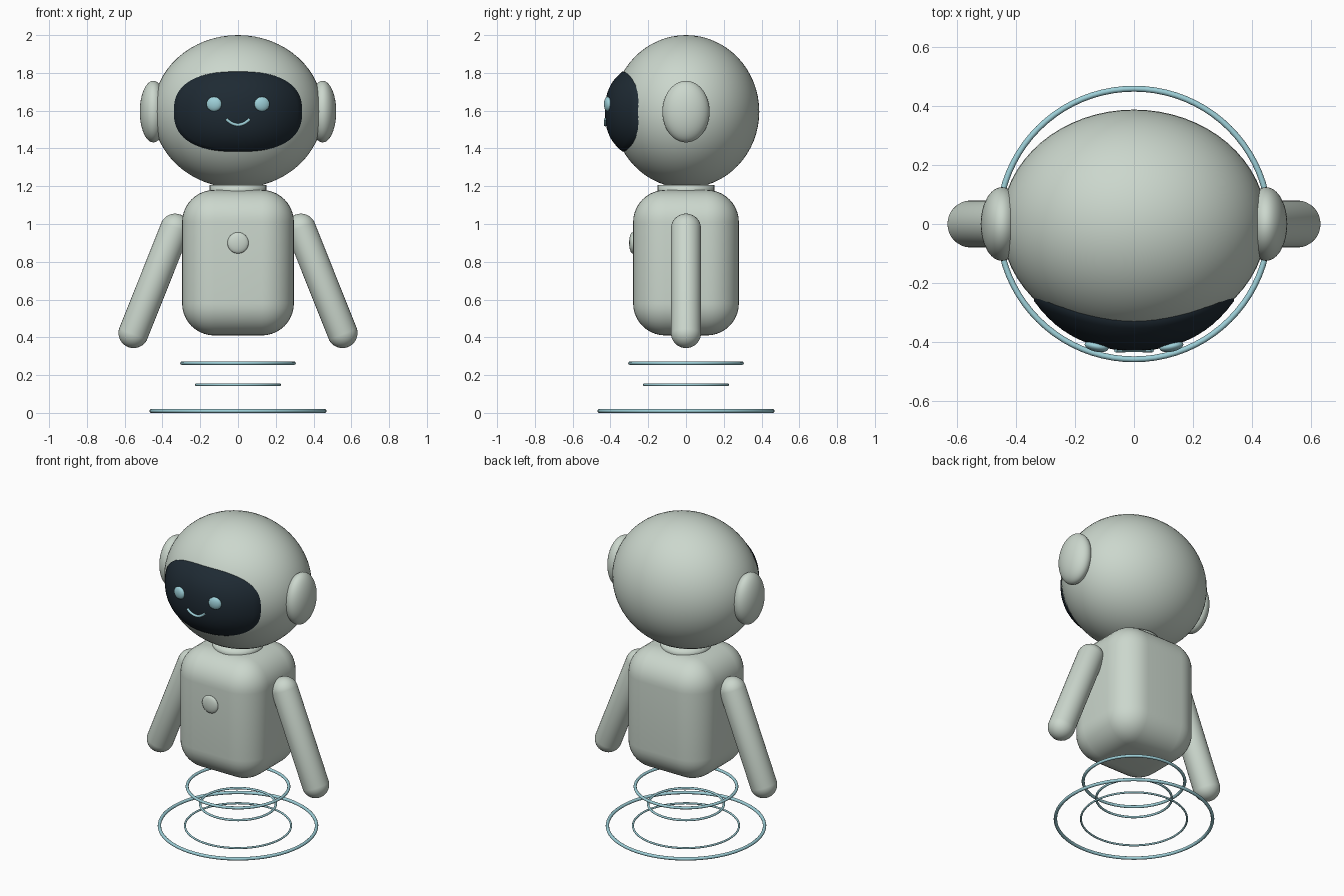
import bpy, bmesh, math
from mathutils import Vector

cube = bpy.data.objects.get("Cube")
if cube:
    bpy.data.objects.remove(cube, do_unlink=True)


def material(name, rgb):
    m = bpy.data.materials.new(name)
    m.diffuse_color = (*rgb, 1)
    m.use_nodes = True
    node = next(n for n in m.node_tree.nodes if n.type == "BSDF_PRINCIPLED")
    node.inputs["Base Color"].default_value = (*rgb, 1)
    return m


SHELL = material("pale grey green", (0.60, 0.68, 0.61))
DARK = material("dark navy", (0.013, 0.023, 0.033))
GLOW = material("light cyan", (0.34, 0.63, 0.69))

HEAD = Vector((0, 0, 1.595))
HEAD_R = Vector((0.45, 0.388, 0.405))
VISOR_W, VISOR_H = 0.34, 0.212


def finish(name, bm, mat):
    bmesh.ops.recalc_face_normals(bm, faces=bm.faces)
    for f in bm.faces:
        f.smooth = True
    mesh = bpy.data.meshes.new(name)
    bm.to_mesh(mesh)
    bm.free()
    mesh.materials.append(mat)
    ob = bpy.data.objects.new(name, mesh)
    bpy.context.collection.objects.link(ob)
    return ob


def ellipsoid(name, center, radii, mat, segments=48, turn=0):
    bm = bmesh.new()
    bmesh.ops.create_uvsphere(bm, u_segments=segments, v_segments=segments // 2, radius=1)
    bmesh.ops.scale(bm, vec=radii, verts=bm.verts)
    ob = finish(name, bm, mat)
    ob.location = center
    ob.rotation_euler.z = turn
    return ob


def tube(name, points, radius, mat, closed=False):
    curve = bpy.data.curves.new(name, "CURVE")
    curve.dimensions = "3D"
    curve.bevel_depth = radius
    curve.bevel_resolution = 3
    curve.use_fill_caps = True
    spline = curve.splines.new("POLY")
    spline.points.add(len(points) - 1)
    for p, co in zip(spline.points, points):
        p.co = (*co, 1)
    spline.use_cyclic_u = closed
    curve.materials.append(mat)
    ob = bpy.data.objects.new(name, curve)
    bpy.context.collection.objects.link(ob)
    return ob


def visor_point(x, z, r):
    """Point on the bulging face plate, x and z measured from the head centre."""
    depth = math.sqrt(max(0, 1 - (x / HEAD_R.x) ** 2 - (z / HEAD_R.z) ** 2))
    bulge = 0.006 + 0.036 * (1 - r ** 4)
    return Vector((x, -HEAD_R.y * depth - bulge, HEAD.z + z))


def visor_radius(x, z):
    return (abs(x / VISOR_W) ** 2.5 + abs(z / VISOR_H) ** 2.5) ** 0.4


# Head and ears
ellipsoid("head", HEAD, HEAD_R, SHELL, 64)
for side, s in (("left", 1), ("right", -1)):
    ellipsoid(side + "_ear", (s * 0.448, 0, HEAD.z), (0.072, 0.125, 0.163), SHELL)

# Face plate: rings of a rounded oval lying over the head, with a sunken rim
bm = bmesh.new()
N, RINGS = 72, 14
rows = []
for i in range(1, RINGS + 2):
    r = min(i / RINGS, 1)
    row = []
    for j in range(N):
        a = math.tau * j / N
        c, s = math.cos(a), math.sin(a)
        x = VISOR_W * r * math.copysign(abs(c) ** 0.8, c)
        z = VISOR_H * r * math.copysign(abs(s) ** 0.8, s)
        p = visor_point(x, z, r)
        if i > RINGS:
            p.y += 0.02
        row.append(bm.verts.new(p))
    rows.append(row)
middle = bm.verts.new(visor_point(0, 0, 0))
for j in range(N):
    k = (j + 1) % N
    bm.faces.new((middle, rows[0][j], rows[0][k]))
    for inner, outer in zip(rows, rows[1:]):
        bm.faces.new((inner[j], outer[j], outer[k], inner[k]))
visor = finish("face_plate", bm, DARK)

# Eyes and smile
for side, s in (("left", 1), ("right", -1)):
    x, z = s * 0.127, 0.04
    p = visor_point(x, z, visor_radius(x, z))
    p.y -= 0.004
    ellipsoid(side + "_eye", p, (0.041, 0.018, 0.039), GLOW, 32, s * 0.2)
smile = []
for i in range(17):
    t = i / 8 - 1
    x, z = 0.062 * t, -0.07 + 0.03 * t * t
    p = visor_point(x, z, visor_radius(x, z))
    p.y -= 0.003
    smile.append(p)
tube("smile", smile, 0.008, GLOW)

# Neck
bm = bmesh.new()
bmesh.ops.create_cone(bm, cap_ends=True, segments=48, radius1=0.15, radius2=0.15, depth=0.06)
neck = finish("neck", bm, SHELL)
neck.location.z = 1.177

# Torso: a softly rounded box
bm = bmesh.new()
bmesh.ops.create_cube(bm, size=1)
bmesh.ops.scale(bm, vec=(0.592, 0.56, 0.77), verts=bm.verts)
bmesh.ops.bevel(bm, geom=bm.edges[:], offset=0.17, segments=10, profile=0.5, affect="EDGES")
torso = finish("torso", bm, SHELL)
torso.location.z = 0.795

# Chest button
ellipsoid("chest_button", (0, -0.283, 0.9), (0.056, 0.018, 0.056), SHELL, 32)

# Arms: capsules made by pulling a sphere's halves apart
for side, s in (("left", 1), ("right", -1)):
    top, tip = Vector((s * 0.333, 0, 0.975)), Vector((s * 0.553, 0, 0.423))
    axis = top - tip
    bm = bmesh.new()
    bmesh.ops.create_uvsphere(bm, u_segments=32, v_segments=17, radius=0.08)
    for v in bm.verts:
        v.co.z += math.copysign(axis.length / 2, v.co.z)
    arm = finish(side + "_arm", bm, SHELL)
    arm.location = (top + tip) / 2
    arm.rotation_euler = axis.to_track_quat("Z", "Y").to_euler()

# Hover rings: radius, height, thickness
for name, R, z, r in (("upper_ring", 0.297, 0.263, 0.009), ("middle_ring", 0.221, 0.149, 0.007),
                      ("ground_ring_outer", 0.459, 0.01, 0.01), ("ground_ring_inner", 0.31, 0.01, 0.006)):
    circle = [(R * math.cos(math.tau * i / 80), R * math.sin(math.tau * i / 80), z) for i in range(80)]
    tube(name, circle, r, GLOW, True)
